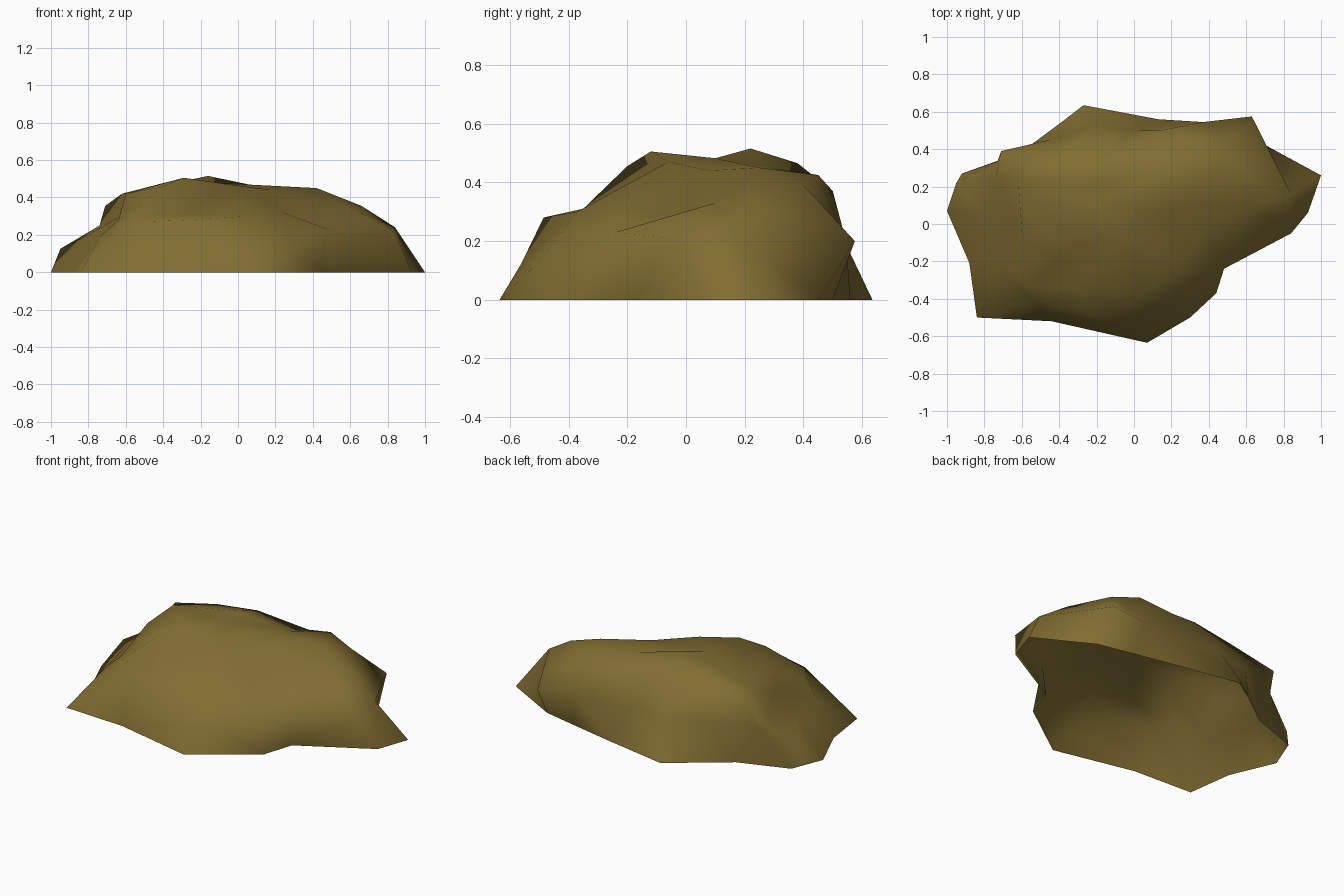
import bpy
import bmesh

default_cube = bpy.data.objects.get("Cube")
if default_cube:
    bpy.data.objects.remove(default_cube, do_unlink=True)


def make_material(name, colour):
    material = bpy.data.materials.new(name)
    material.use_nodes = True
    material.diffuse_color = colour
    shader = next(n for n in material.node_tree.nodes if n.type == "BSDF_PRINCIPLED")
    shader.inputs["Base Color"].default_value = colour
    shader.inputs["Roughness"].default_value = 0.9
    return material


def add_contour(mesh, points):
    """Add one contour of the rock, running anticlockwise from the +x tip."""
    return [mesh.verts.new(point) for point in points]


def bridge_equal(mesh, lower, upper):
    """Join two contours that have the same number of points."""
    count = len(lower)
    for i in range(count):
        j = (i + 1) % count
        mesh.faces.new((lower[i], lower[j], upper[j], upper[i]))


def bridge_half(mesh, lower, upper):
    """Join a contour to one above it that has half as many points."""
    count = len(upper)
    for i in range(count):
        first, second = lower[2 * i], lower[2 * i + 1]
        following = lower[(2 * i + 2) % len(lower)]
        mesh.faces.new((first, second, upper[i]))
        mesh.faces.new((second, following, upper[(i + 1) % count], upper[i]))


def fan(mesh, path, apex):
    """Join each step along a path to one point."""
    for start, end in zip(path, path[1:]):
        mesh.faces.new((start, end, apex))


# Ground outline, open underneath
ground_outline = [
    (1, .26), (.65, .45), (.42, .5), (.13, .56), (-.27, .635), (-.4, .535),
    (-.61, .38), (-.92, .27), (-1, .07), (-.88, -.21), (-.84, -.5),
    (-.44, -.52), (.07, -.635), (.44, -.37), (.5, -.18), (.93, .06),
]

# Bulging flanks
flank = [
    (.84, .16, .24), (.63, .575, .2), (.37, .545, .2), (.02, .5, .22),
    (-.2, .53, .22), (-.45, .45, .25), (-.73, .335, .24), (-.95, .22, .125),
    (-.8, .05, .2), (-.74, -.24, .19), (-.53, -.42, .27), (-.24, -.485, .28),
    (-.02, -.56, .125), (.3, -.5, .13), (.48, -.24, .23), (.84, -.05, .21),
]

# Shoulder where the flanks turn onto the top
shoulder = [
    (.66, .2, .355), (.5, .4, .39), (.33, .45, .425), (.14, .5, .37),
    (-.13, .38, .465), (-.4, .36, .44), (-.71, .39, .355), (-.74, .25, .25),
    (-.63, .03, .3), (-.64, -.25, .28), (-.57, -.34, .31), (-.3, -.35, .31),
    (.05, -.37, .3), (.24, -.22, .32), (.4, -.02, .28), (.63, .1, .33),
]

# Crown, with a front peak and a shallow saddle inside it
crown = [
    (.42, .25, .45), (.15, .28, .45), (-.16, .22, .515), (-.62, .24, .42),
    (-.6, -.04, .42), (-.41, -.2, .455), (-.05, -.06, .47), (.18, .08, .44),
]
front_peak = (-.29, -.12, .505)
saddle = (-.2, .1, .482)

# Rock shell
mesh = bmesh.new()
base = add_contour(mesh, [(x, y, 0) for x, y in ground_outline])
middle = add_contour(mesh, flank)
upper = add_contour(mesh, shoulder)
summit = add_contour(mesh, crown)
peak, dip = add_contour(mesh, [front_peak, saddle])
bridge_equal(mesh, base, middle)
bridge_equal(mesh, middle, upper)
bridge_half(mesh, upper, summit)
fan(mesh, summit[3:7], peak)
fan(mesh, [peak] + summit[6:] + summit[:4] + [peak], dip)
bmesh.ops.triangulate(mesh, faces=mesh.faces[:], quad_method="BEAUTY")
for face in mesh.faces:
    face.smooth = True

rock_data = bpy.data.meshes.new("rock")
mesh.to_mesh(rock_data)
mesh.free()
rock_data.materials.append(make_material("mossy brown stone", (.22, .155, .032, 1)))
rock = bpy.data.objects.new("rock", rock_data)
bpy.context.collection.objects.link(rock)
